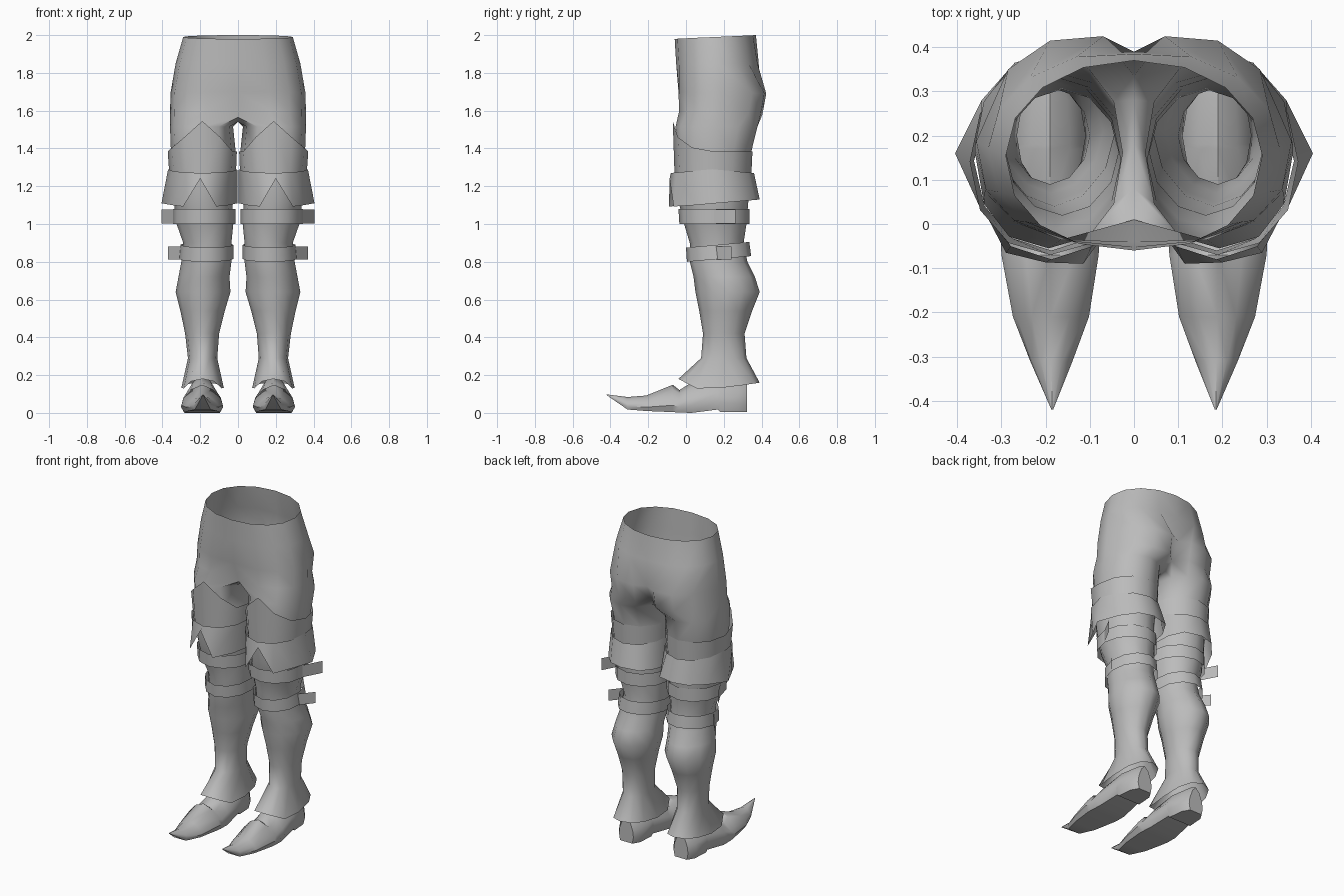
import bpy, bmesh, math

if "Cube" in bpy.data.objects:
    bpy.data.objects.remove(bpy.data.objects["Cube"])

grey = bpy.data.materials.new("mid_grey")
grey.diffuse_color = (0.5, 0.5, 0.5, 1)
grey.use_nodes = True
grey.node_tree.nodes["Principled BSDF"].inputs["Base Color"].default_value = grey.diffuse_color
N = 12


def spow(v, p):
    return math.copysign(abs(v) ** p, v)


def angle(k):
    return math.radians(-120 + 30 * k)


def ring(x0, x1, y0, y1, z, p=1.0):
    """Twelve-sided section; z is a number or a function of the index."""
    pts = []
    for k in range(N):
        a = angle(k)
        pts.append(((x0 + x1) / 2 + (x1 - x0) / 2 * spow(math.cos(a), p),
                    (y0 + y1) / 2 + (y1 - y0) / 2 * spow(math.sin(a), p),
                    z(k) if callable(z) else z))
    return pts


def loft(bm, rings, closed=True):
    rows = [[bm.verts.new(p) for p in r] for r in rings]
    for a, b in zip(rows, rows[1:]):
        n = len(a)
        for k in range(n if closed else n - 1):
            j = (k + 1) % n
            bm.faces.new((a[k], b[k], b[j], a[j]))
    return rows


def finish(name, bm, deg=60):
    """Turn the bmesh into an object mirrored across x = 0."""
    me = bpy.data.meshes.new(name)
    bm.to_mesh(me)
    bm.free()
    me.materials.append(grey)
    ob = bpy.data.objects.new(name, me)
    bpy.context.collection.objects.link(ob)
    bpy.ops.object.select_all(action='DESELECT')
    ob.select_set(True)
    bpy.context.view_layer.objects.active = ob
    bpy.ops.object.shade_smooth_by_angle(angle=math.radians(deg))
    m = ob.modifiers.new("mirror", 'MIRROR')
    m.use_clip = True
    m.merge_threshold = 0.0005
    return ob


def shell(name, rings):
    bm = bmesh.new()
    loft(bm, rings)
    return finish(name, bm)


# Hips: half rings, open at the waist, running into the legs
def half_ring(rx, y0, y1, zf, zb, front_in=0.0, back_in=0.0, seat=False, p=0.85):
    pts = []
    for k in range(9):
        t = math.radians(-90 + 22.5 * k)
        s = (math.sin(t) + 1) / 2
        q = p if k < 4 else 0.97
        x = rx * spow(math.cos(t), q) if 0 < k < 8 else 0.0
        y = (y0 + y1) / 2 + (y1 - y0) / 2 * spow(math.sin(t), q)
        y += front_in if k == 0 else -back_in if k == 8 else 0
        if seat and k == 7:
            x, y = 0.07, y1
        if seat and k == 6:
            x, y = 0.19, y1 - 0.01
        if seat and k == 5:
            x, y = 0.285, y1 - 0.075
        pts.append((x, y, zf + (zb - zf) * s))
    return pts


def flare_z(k):
    s = math.sin(angle(k))
    return 0.12 + (0.06 * (-0.4 - s) / 0.6 if s < -0.4 else 0.04 * (s + 0.4) / 1.4)


bm = bmesh.new()
hips = loft(bm, [
    half_ring(0.29, -0.06, 0.37, 1.98, 2.0, p=0.9),
    half_ring(0.33, -0.052, 0.395, 1.85, 1.85, 0, 0.01),
    half_ring(0.357, -0.05, 0.425, 1.70, 1.69, 0.01, 0.035, True, 0.8),
    half_ring(0.36, -0.05, 0.405, 1.60, 1.58, 0.06, 0.07, True, 0.8),
], closed=False)
hips[-1][0].co.z = 1.565

# Crotch bridge closes each half ring into a leg ring
inner = [bm.verts.new((0, y, 1.54)) for y in (0.28, 0.18, 0.08)]
top = hips[-1] + inner
legs = loft(bm, [
    ring(0.026, 0.36, -0.055, 0.378, 1.515, 0.9),
    ring(0.012, 0.355, -0.048, 0.345, 1.38, 0.95),
    ring(0.02, 0.35, -0.05, 0.335, 1.25),
    ring(0.03, 0.34, -0.04, 0.33, 1.12),
    ring(0.025, 0.325, -0.01, 0.32, 1.00),
    ring(0.035, 0.29, 0.02, 0.305, 0.90, 1.05),
    ring(0.035, 0.30, 0.02, 0.325, 0.80, 1.05),
    ring(0.045, 0.315, 0.04, 0.365, 0.72, 1.1),
    ring(0.04, 0.33, 0.05, 0.39, 0.64, 1.1),
    ring(0.07, 0.305, 0.07, 0.35, 0.54, 1.1),
    ring(0.10, 0.28, 0.09, 0.31, 0.42, 1.05),
    ring(0.11, 0.265, 0.08, 0.32, 0.29, 1.0),
    ring(0.075, 0.30, -0.04, 0.39, flare_z, 0.85),
])
for k in range(N):
    j = (k + 1) % N
    bm.faces.new((top[k], legs[0][k], legs[0][j], top[j]))
finish("hips_and_legs", bm)

# Tall boot top with a front peak
peak = {0: 1.46, 1: 1.545, 2: 1.46, 3: 1.405}
shell("boot_top", [
    ring(0.006, 0.372, -0.07, 0.352, lambda k: peak.get(k, 1.385), 0.95),
    ring(0.012, 0.362, -0.06, 0.345, 1.24),
])

# Flared cuff with a notch at the front
hem = [(0.115, -0.09), (0.2, -0.087), (0.29, -0.065), (0.35, 0.05),
       (0.405, 0.16), (0.345, 0.28), (0.27, 0.365), (0.18, 0.39),
       (0.07, 0.365), (0.02, 0.28), (0.003, 0.16), (0.045, 0.02)]
shell("thigh_cuff", [
    ring(0.004, 0.37, -0.08, 0.36,
         lambda k: 1.29 - 0.02 * abs(math.sin(angle(k)))),
    [(x, y, 1.24 if k == 1 else 1.11 + 0.02 * math.sin(angle(k)))
     for k, (x, y) in enumerate(hem)],
])

# Knee and calf straps
shell("knee_strap", [ring(0.012, 0.345, -0.04, 0.335, 1.08),
                     ring(0.012, 0.345, -0.035, 0.335, 1.00)])


def tilt(z):
    return lambda k: z + 0.015 * math.sin(angle(k))


shell("calf_strap", [ring(0.025, 0.305, 0.0, 0.335, tilt(0.89)),
                     ring(0.025, 0.312, 0.005, 0.345, tilt(0.815))])

# Loose strap ends standing off the outer side
for name, a, b, z0, z1 in (("knee_strap_end", (0.335, 0.13), (0.405, 0.262), 1.003, 1.078),
                           ("calf_strap_end", (0.30, 0.155), (0.37, 0.24), 0.812, 0.882)):
    bm = bmesh.new()
    loft(bm, [[(*a, z1), (*b, z1)], [(*a, z0), (*b, z0)]], closed=False)
    finish(name, bm)

# Pointed shoe with a heel: y, centre x, half width, sole z, top z
sections = [
    (-0.42, 0.185, 0.002, 0.098, 0.102),
    (-0.31, 0.187, 0.048, 0.022, 0.088),
    (-0.21, 0.188, 0.086, 0.014, 0.096),
    (-0.07, 0.19, 0.11, 0.008, 0.153),
    (-0.035, 0.19, 0.112, 0.006, 0.125),
    (0.03, 0.19, 0.11, 0.004, 0.165),
    (0.17, 0.19, 0.09, 0.022, 0.20),
    (0.18, 0.19, 0.09, 0.010, 0.20),
    (0.28, 0.19, 0.08, 0.008, 0.19),
    (0.323, 0.19, 0.05, 0.008, 0.17),
]
outline = [(-0.85, 0), (0.85, 0), (1, 0.25), (0.9, 0.5), (0.5, 0.84),
           (0, 1), (-0.5, 0.84), (-0.9, 0.5), (-1, 0.25)]
bm = bmesh.new()
rows = loft(bm, [[(cx + u * w, y, zb + v * (zt - zb)) for u, v in outline]
                 for y, cx, w, zb, zt in sections])
bm.faces.new(rows[0])
bm.faces.new(rows[-1])
bmesh.ops.recalc_face_normals(bm, faces=bm.faces)
for v in bm.verts:
    v.co.z -= 0.004
finish("pointed_shoe", bm, 45)
